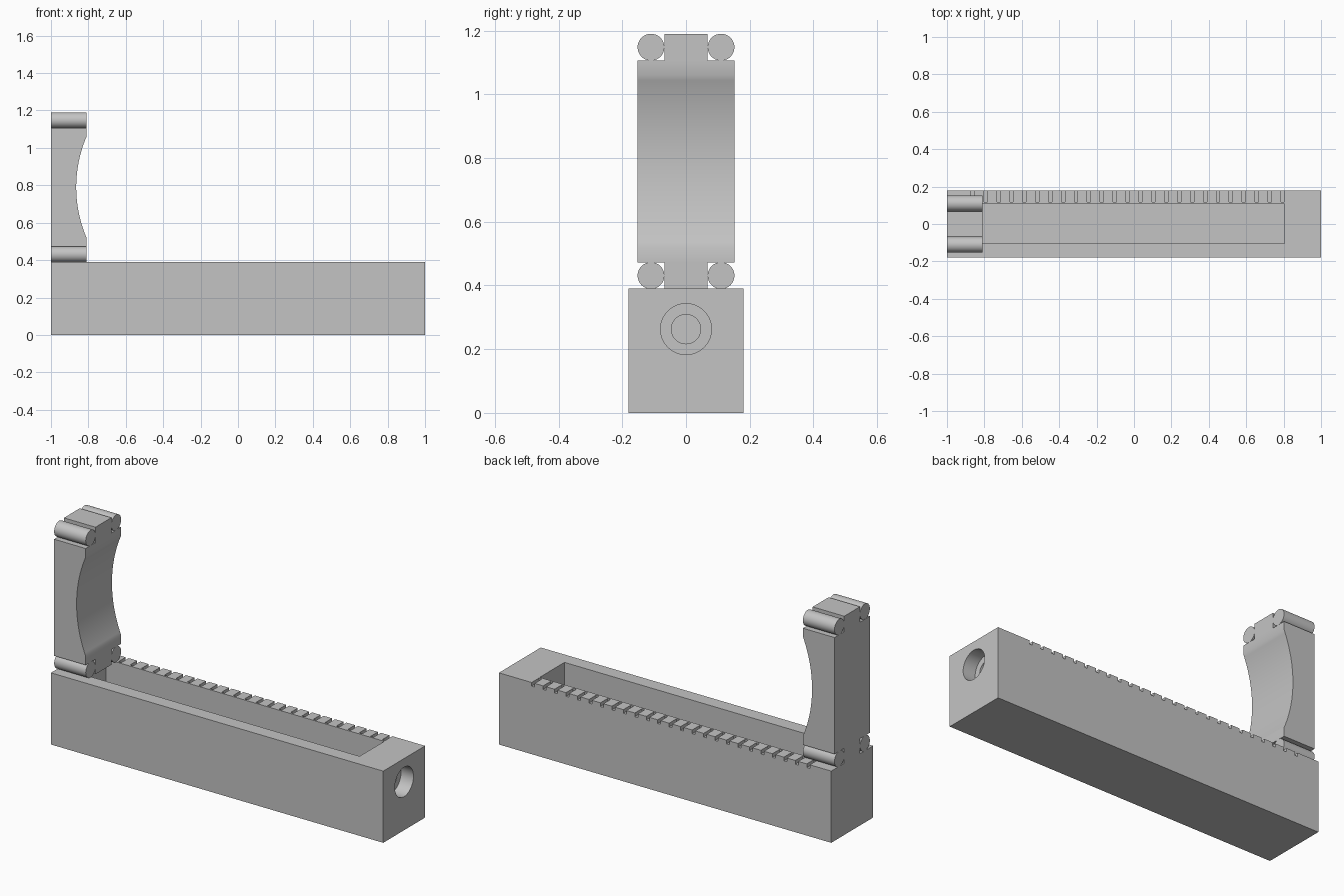
import bpy, bmesh, math
from mathutils import Matrix, Vector

if "Cube" in bpy.data.objects:
    bpy.data.objects.remove(bpy.data.objects["Cube"], do_unlink=True)

grey = bpy.data.materials.new("plain grey")
grey.use_nodes = True
colour = (0.55, 0.55, 0.55, 1)
grey.diffuse_color = colour
grey.node_tree.nodes["Principled BSDF"].inputs["Base Color"].default_value = colour


def finish(bm, name):
    bmesh.ops.recalc_face_normals(bm, faces=bm.faces)
    mesh = bpy.data.meshes.new(name)
    bm.to_mesh(mesh)
    bm.free()
    mesh.materials.append(grey)
    obj = bpy.data.objects.new(name, mesh)
    bpy.context.collection.objects.link(obj)
    return obj


def add_box(bm, low, high):
    low, high = Vector(low), Vector(high)
    matrix = Matrix.Translation((low + high) / 2) @ Matrix.Diagonal((high - low).to_4d())
    bmesh.ops.create_cube(bm, size=1, matrix=matrix)


def box(name, low, high):
    bm = bmesh.new()
    add_box(bm, low, high)
    return finish(bm, name)


def rod(name, x0, x1, y, z, radius):
    bm = bmesh.new()
    matrix = Matrix.Translation(((x0 + x1) / 2, y, z)) @ Matrix.Rotation(math.pi / 2, 4, "Y")
    bmesh.ops.create_cone(bm, cap_ends=True, segments=64, radius1=radius,
                          radius2=radius, depth=x1 - x0, matrix=matrix)
    return finish(bm, name)


def activate(obj):
    bpy.ops.object.select_all(action="DESELECT")
    obj.select_set(True)
    bpy.context.view_layer.objects.active = obj


def smooth(obj):
    activate(obj)
    bpy.ops.object.shade_smooth_by_angle(angle=math.radians(30))


def cut(obj, cutter):
    cutter.hide_render = True
    mod = obj.modifiers.new("cut", "BOOLEAN")
    mod.operation = "DIFFERENCE"
    mod.solver = "EXACT"
    mod.object = cutter
    activate(obj)
    bpy.ops.object.modifier_apply(modifier=mod.name)
    bpy.data.objects.remove(cutter, do_unlink=True)


# Long base block with an open channel
TOP = 0.39
base = box("base_block", (-1, -0.18, 0), (1, 0.18, TOP))
cut(base, box("channel_cutter", (-0.87, -0.105, 0.13), (0.805, 0.108, 0.5)))

# Stepped screw hole through the end wall
cut(base, rod("recess_cutter", 0.925, 1.1, 0, 0.263, 0.08))
cut(base, rod("screw_hole_cutter", 0.7, 0.95, 0, 0.263, 0.046))

# Row of measuring notches along the back rim
bm = bmesh.new()
for i in range(25):
    x = -0.862 + i * 0.069
    add_box(bm, (x - 0.009, 0.118, TOP - 0.02), (x + 0.009, 0.25, TOP + 0.1))
cut(base, finish(bm, "notch_cutter"))
smooth(base)

# Upright jaw: side profile with a hollowed face, extruded across
BACK, FACE = -1, -0.81
low, high, mid = 0.472, 1.106, 0.79
half, sag = 0.27, 0.055
radius = (half ** 2 + sag ** 2) / (2 * sag)
sweep = math.asin(half / radius)
profile = [(BACK, high), (BACK, low), (FACE, low)]
for i in range(33):
    a = -sweep + 2 * sweep * i / 32
    profile.append((FACE - sag + radius * (1 - math.cos(a)), mid + radius * math.sin(a)))
profile.append((FACE, high))
bm = bmesh.new()
side = bm.faces.new([bm.verts.new((x, -0.152, z)) for x, z in profile])
moved = bmesh.ops.extrude_face_region(bm, geom=[side])["geom"]
bmesh.ops.translate(bm, vec=(0, 0.304, 0),
                    verts=[v for v in moved if isinstance(v, bmesh.types.BMVert)])
smooth(finish(bm, "jaw_body"))

# Necks and paired rods below and above the jaw
for level, z0, z1 in (("lower", TOP, low), ("upper", high, 1.19)):
    box(level + "_neck", (BACK, -0.068, z0), (FACE, 0.068, z1))
    for side_name, sign in (("left", 1), ("right", -1)):
        smooth(rod(f"{level}_{side_name}_rod", BACK, FACE, sign * 0.11, (z0 + z1) / 2, 0.042))
